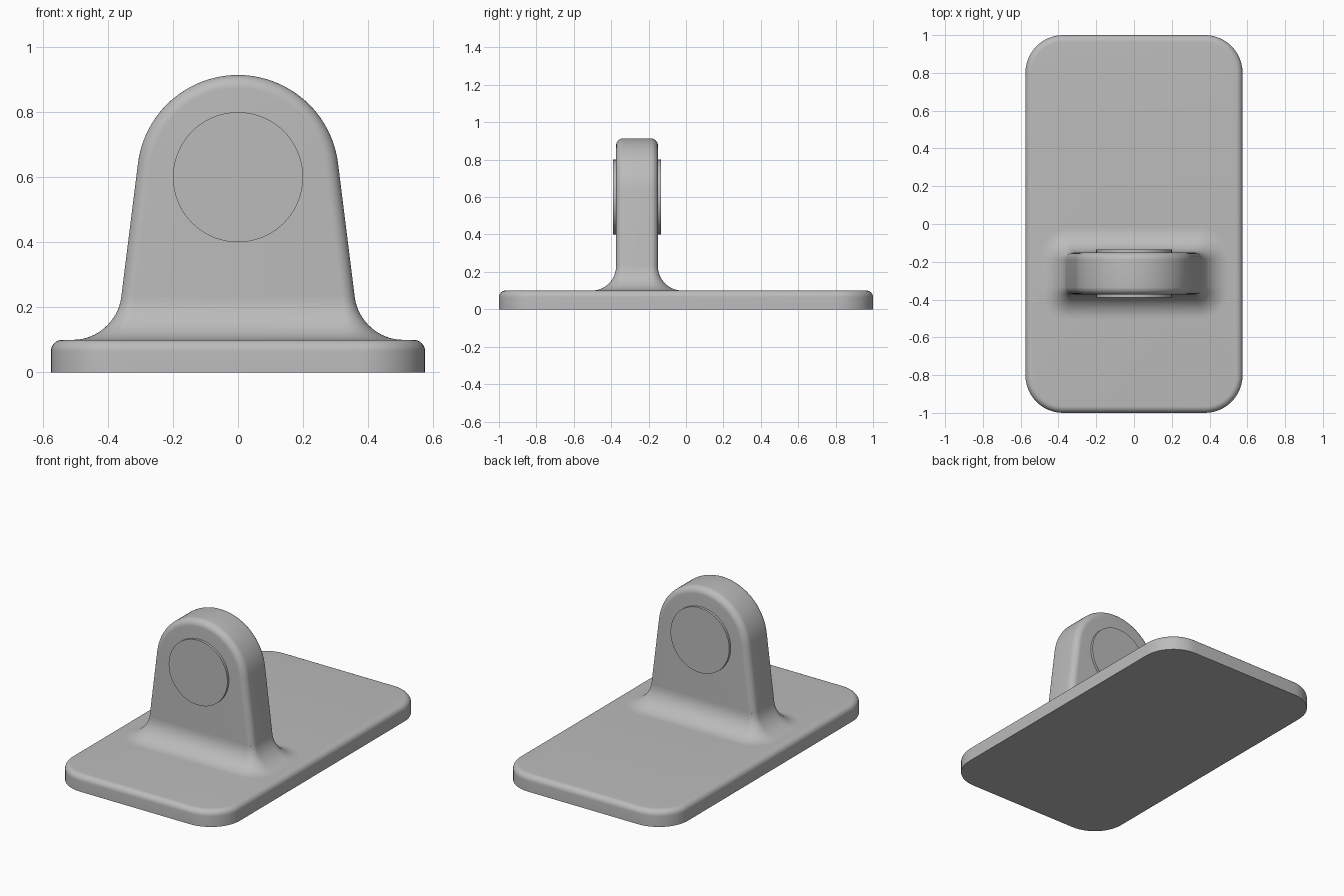
import bpy, bmesh, math

if "Cube" in bpy.data.objects:
    bpy.data.objects.remove(bpy.data.objects["Cube"])

grey = bpy.data.materials.new("light grey")
grey.diffuse_color = (0.5, 0.5, 0.5, 1)
grey.use_nodes = True
grey.node_tree.nodes["Principled BSDF"].inputs["Base Color"].default_value = grey.diffuse_color


def loft(name, rings):
    """Skin a list of equal-length closed rings and cap both ends."""
    bm = bmesh.new()
    loops = [[bm.verts.new(p) for p in ring] for ring in rings]
    for a, b in zip(loops, loops[1:]):
        for i in range(len(a)):
            j = (i + 1) % len(a)
            bm.faces.new((a[i], a[j], b[j], b[i]))
    bm.faces.new(loops[0])
    bm.faces.new(loops[-1])
    bmesh.ops.recalc_face_normals(bm, faces=bm.faces)
    mesh = bpy.data.meshes.new(name)
    bm.to_mesh(mesh)
    bm.free()
    mesh.materials.append(grey)
    obj = bpy.data.objects.new(name, mesh)
    bpy.context.collection.objects.link(obj)
    bpy.ops.object.select_all(action='DESELECT')
    obj.select_set(True)
    bpy.context.view_layer.objects.active = obj
    bpy.ops.object.shade_smooth_by_angle(angle=math.radians(30))
    return obj


def rounded_rect(hx, hy, r, z, cy=0, n=12):
    pts = []
    for q, (sx, sy) in enumerate([(1, 1), (-1, 1), (-1, -1), (1, -1)]):
        for i in range(n + 1):
            a = (q + i / n) * math.pi / 2
            pts.append((sx * (hx - r) + r * math.cos(a),
                        cy + sy * (hy - r) + r * math.sin(a), z))
    return pts


STEPS = [i / 8 * math.pi / 2 for i in range(9)]
CY, HALF, EDGE = -0.262, 0.112, 0.04      # upright centre, half thickness, edge radius
ARC_R, ARC_Z, SLOPE, TOP = 0.31, 0.604, math.atan(0.125), 0.1


def side_x(z, d=0):
    """Half width of the tapering upright at a height, inset by d."""
    r = ARC_R - d
    return r * math.cos(SLOPE) + (ARC_Z + r * math.sin(SLOPE) - z) * math.tan(SLOPE)


# base plate with rounded corners and softened top edge
base = [rounded_rect(0.575, 1, 0.2, 0)]
for a in STEPS:
    d = 0.035 * (1 - math.cos(a))
    base.append(rounded_rect(0.575 - d, 1 - d, 0.2 - d, TOP - 0.035 * (1 - math.sin(a))))
loft("base_plate", base)


# arched upright with rounded front and back edges
def arch(d, y):
    r = ARC_R - d
    pts = [(side_x(0.08, d), y, 0.08)]
    for i in range(49):
        a = SLOPE + (math.pi - 2 * SLOPE) * i / 48
        pts.append((r * math.cos(a), y, ARC_Z + r * math.sin(a)))
    return pts + [(-side_x(0.08, d), y, 0.08)]


half = [(EDGE * (1 - math.sin(a)), HALF - EDGE * (1 - math.cos(a))) for a in STEPS]
profile = [(d, -o) for d, o in reversed(half)]
profile = [(d, -o) for d, o in [(EDGE * (1 - math.sin(a)), HALF - EDGE * (1 - math.cos(a)))
                                for a in STEPS]]
profile = [(EDGE * (1 - math.sin(a)), -(HALF - EDGE + EDGE * math.cos(a))) for a in STEPS]
profile += [(d, -o) for d, o in reversed(profile)]
loft("upright", [arch(d, CY + o) for d, o in profile])

# flared fillet joining upright to base
R = 0.13
skirt = []
for i in range(17):
    a = i / 16 * math.pi / 2
    d, z = R * (1 - math.cos(a)), TOP + R * (1 - math.sin(a))
    skirt.append(rounded_rect(side_x(z) + d, HALF + d, EDGE + d, z, CY))
loft("base_fillet", skirt)

# round raised discs on both faces
for name, s in (("front_disc", -1), ("back_disc", 1)):
    loft(name, [[(0.2 * math.cos(t * math.pi / 36), CY + s * o, 0.6 + 0.2 * math.sin(t * math.pi / 36))
                 for t in range(72)] for o in (HALF - 0.01, HALF + 0.015)])
